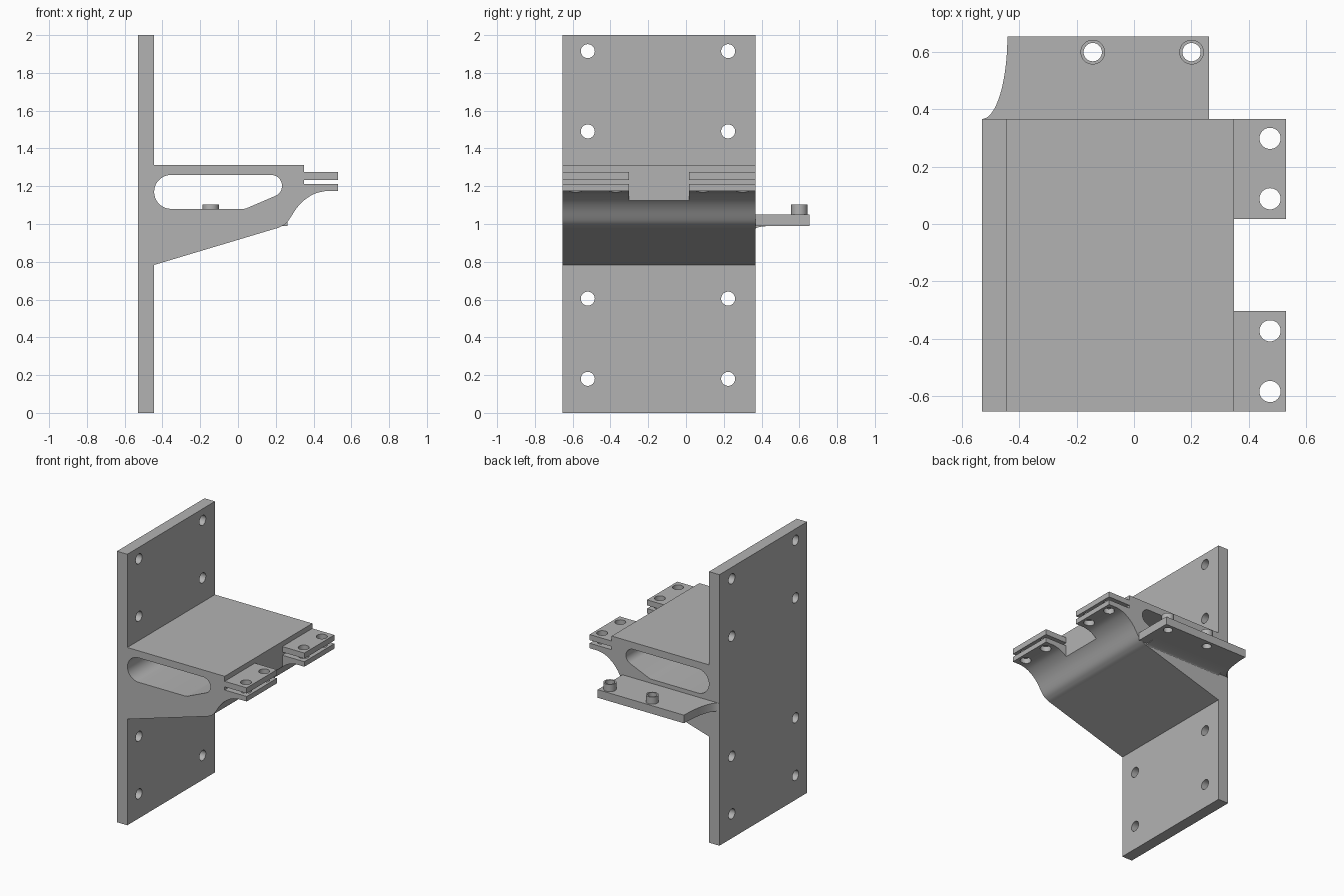
import bpy, bmesh
from math import sin, cos, pi, radians
from mathutils import Vector

old = bpy.data.objects.get("Cube")
if old:
    bpy.data.objects.remove(old, do_unlink=True)

GREY = (0.45, 0.45, 0.45, 1)
metal = bpy.data.materials.new("plain grey metal")
metal.use_nodes = True
metal.diffuse_color = GREY
metal.node_tree.nodes["Principled BSDF"].inputs["Base Color"].default_value = GREY

# Axis mapping of (u, v, depth) for each extrusion direction
PLACE = {
    "x": lambda u, v, d: (d, u, v),
    "y": lambda u, v, d: (u, d, v),
    "z": lambda u, v, d: (u, v, d),
}


def prism(name, outline, axis, start, end):
    """Extrude a closed outline along an axis."""
    bm = bmesh.new()
    face = bm.faces.new([bm.verts.new(PLACE[axis](u, v, start)) for u, v in outline])
    ext = bmesh.ops.extrude_face_region(bm, geom=[face])["geom"]
    step = Vector(PLACE[axis](0, 0, end - start))
    bmesh.ops.translate(bm, verts=[g for g in ext if isinstance(g, bmesh.types.BMVert)], vec=step)
    bmesh.ops.recalc_face_normals(bm, faces=bm.faces)
    mesh = bpy.data.meshes.new(name)
    bm.to_mesh(mesh)
    bm.free()
    mesh.materials.append(metal)
    ob = bpy.data.objects.new(name, mesh)
    bpy.context.collection.objects.link(ob)
    return ob


def arc(cx, cy, rx, ry, a, b, n=12):
    """Points on an elliptic arc, angles in degrees."""
    angles = [radians(a + (b - a) * i / n) for i in range(n + 1)]
    return [(cx + rx * cos(t), cy + ry * sin(t)) for t in angles]


def circle(cx, cy, r, n=40):
    return arc(cx, cy, r, r, 0, 360, n)[:-1]


def rect(u0, u1, v0, v1):
    return [(u0, v0), (u1, v0), (u1, v1), (u0, v1)]


def smooth_path(pts, n=6):
    """Catmull-Rom curve through the points."""
    p = [Vector(q) for q in [pts[0], *pts, pts[-1]]]
    out = []
    for a, b, c, d in zip(p, p[1:], p[2:], p[3:]):
        for i in range(n):
            t = i / n
            out.append(tuple(0.5 * (2 * b + (c - a) * t + (2 * a - 5 * b + 4 * c - d) * t * t
                                    + (3 * b - a - 3 * c + d) * t ** 3)))
    return out + [pts[-1]]


def cut(ob, cutters):
    """Subtract the cutters, apply the result and remove them."""
    for c in cutters:
        c.hide_render = True
        mod = ob.modifiers.new("cut", "BOOLEAN")
        mod.operation, mod.solver, mod.object = "DIFFERENCE", "EXACT", c
    deps = bpy.context.evaluated_depsgraph_get()
    mesh = bpy.data.meshes.new_from_object(ob.evaluated_get(deps))
    ob.modifiers.clear()
    ob.data = mesh
    for c in cutters:
        bpy.data.objects.remove(c, do_unlink=True)


FRONT, REAR = -0.655, 0.367
WALL, TIP = -0.445, 0.53

# Wall plate with eight bolt holes
wall_plate = prism("wall_plate", rect(FRONT, REAR, 0, 2), "x", -TIP, WALL)
cut(wall_plate, [prism("bolt_cutter", circle(y, z, 0.037), "x", -0.6, -0.4)
                 for y in (-0.52, 0.223) for z in (0.18, 0.605, 1.49, 1.915)])

# Bracket arm with its split clamp lips
underside = smooth_path([(0.19, 0.973), (0.225, 0.985), (0.263, 1.013), (0.31, 1.083),
                         (0.352, 1.127), (0.405, 1.16), (0.46, 1.174)])
profile = [(WALL, 0.783), *underside, (TIP, 1.174), (TIP, 1.211), (0.35, 1.211),
           (0.35, 1.234), (TIP, 1.234), (TIP, 1.275), (0.35, 1.275), (0.35, 1.312), (WALL, 1.312)]
bracket = prism("bracket_arm", profile, "y", FRONT, REAR)

# Window, gap between the lips and clamp holes
window = (arc(-0.354, 1.17, 0.09, 0.09, 270, 90, 20)
          + arc(0.175, 1.202, 0.058, 0.058, 90, -62, 16) + [(0.06, 1.09)]
          + [(0.045, 1.083), (0.03, 1.08)])
cutters = [prism("window_cutter", window, "y", -0.8, 0.5),
           prism("gap_cutter", rect(0.35, 0.6, -0.303, 0.017), "z", 0.9, 1.5)]
cutters += [prism("clamp_cutter", circle(0.475, y, 0.037), "z", 1.0, 1.5)
            for y in (-0.585, -0.373, 0.088, 0.299)]
cut(bracket, cutters)

# Side shelf with a scooped corner
SHELF_BOTTOM, SHELF_TOP, SHELF_END = 0.99, 1.05, 0.655
scoop = arc(-TIP, SHELF_END, 0.088, SHELF_END - REAR, 0, -90, 20)
shelf = prism("side_shelf", [(0.262, REAR), (0.262, SHELF_END), *scoop], "z",
              SHELF_BOTTOM, SHELF_TOP)
POSTS = (-0.144, 0.201)
cut(shelf, [prism("post_cutter", circle(x, 0.6, 0.032), "z", 0.9, 1.2) for x in POSTS])

# Shallow fillet under the shelf
fillet = prism("shelf_fillet", [(REAR, SHELF_BOTTOM)]
               + arc(0.47, 0.974, 0.103, 0.016, 90, 180), "x", WALL, 0.195)

# Hollow posts on the shelf
parts = [wall_plate, bracket, shelf, fillet]
for side, x in zip(("right", "left"), POSTS):
    post = prism(side + "_post", circle(x, 0.6, 0.043), "z", SHELF_TOP, 1.102)
    cut(post, [prism("bore_cutter", circle(x, 0.6, 0.032), "z", 0.9, 1.2)])
    parts.append(post)

# Smooth the curved faces, keep edges sharp
bpy.ops.object.select_all(action="DESELECT")
for ob in parts:
    ob.select_set(True)
bpy.context.view_layer.objects.active = bracket
bpy.ops.object.shade_smooth_by_angle(angle=radians(25))
